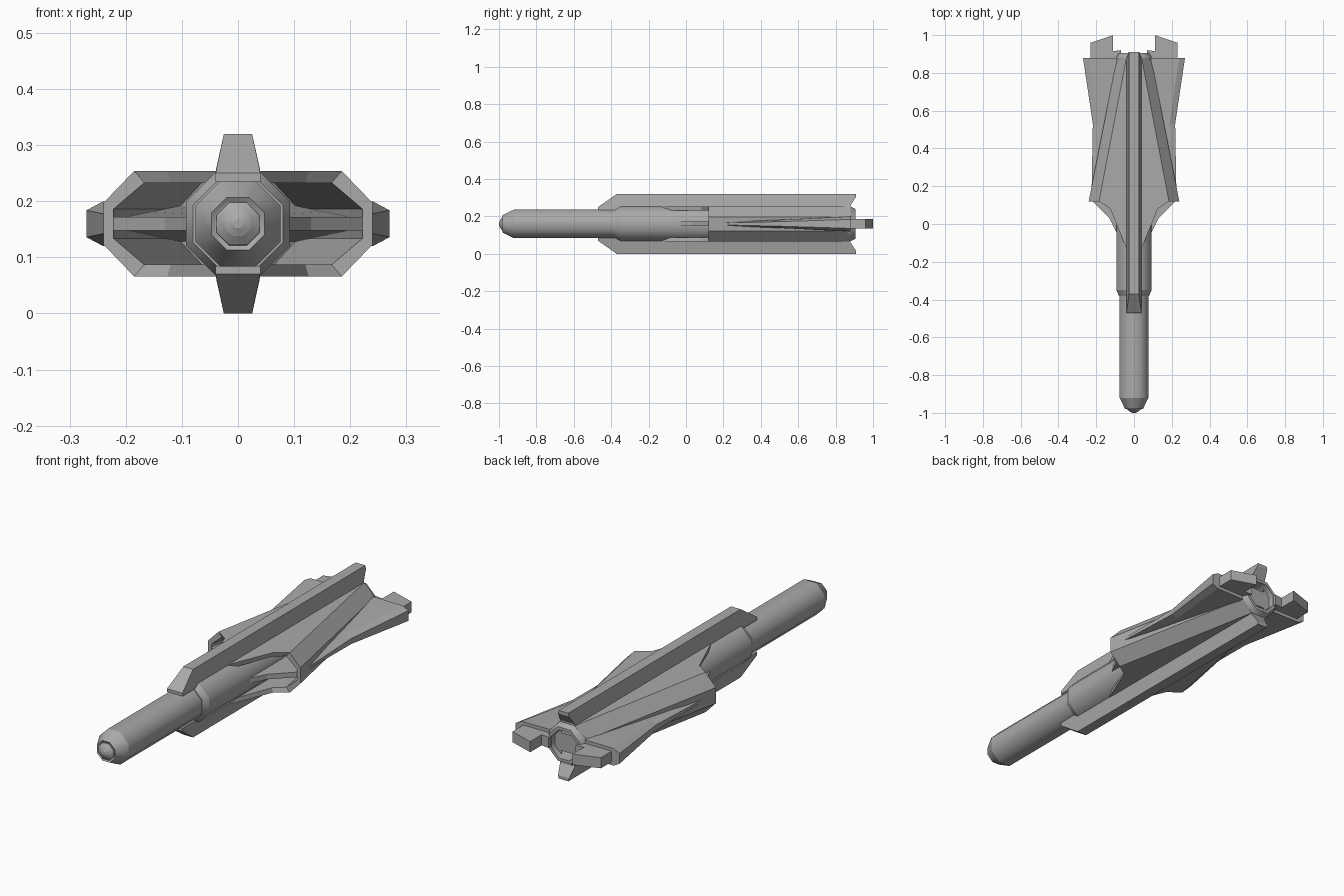
import bpy, bmesh, math
from mathutils import Vector

cube = bpy.data.objects.get("Cube")
if cube:
    bpy.data.objects.remove(cube, do_unlink=True)

MID = 0.16  # height of the long axis

hull_grey = bpy.data.materials.new("hull_grey")
hull_grey.use_nodes = True
GREY = (0.4, 0.4, 0.4, 1)
hull_grey.diffuse_color = GREY
hull_grey.node_tree.nodes["Principled BSDF"].inputs["Base Color"].default_value = GREY


def loft(name, rings, smooth=False, close=True, caps=(True, True)):
    """Skin a list of equal-length point rings; ring edges stay sharp."""
    bm = bmesh.new()
    rows = [[bm.verts.new((x, y, z + MID)) for x, y, z in ring] for ring in rings]
    n = len(rows[0])
    for a, b in zip(rows, rows[1:]):
        for i in range(n if close else n - 1):
            j = (i + 1) % n
            bm.faces.new((a[i], a[j], b[j], b[i])).smooth = smooth
    for row, cap in zip((rows[0], rows[-1]), caps):
        if cap:
            bm.faces.new(row)
    for row in rows:
        for i in range(n):
            e = bm.edges.get((row[i], row[(i + 1) % n]))
            if e:
                e.smooth = False
    bmesh.ops.recalc_face_normals(bm, faces=bm.faces)
    mesh = bpy.data.meshes.new(name)
    bm.to_mesh(mesh)
    bm.free()
    mesh.materials.append(hull_grey)
    obj = bpy.data.objects.new(name, mesh)
    bpy.context.collection.objects.link(obj)
    return obj


def octagon(y, half):
    r = half / math.cos(math.pi / 8)
    return [(r * math.cos((k + 0.5) * math.pi / 4), y,
             r * math.sin((k + 0.5) * math.pi / 4)) for k in range(8)]


def turned(name, profile):
    return loft(name, [octagon(y, h) for y, h in profile], smooth=True)


def slab(name, outline, t):
    """Flat plate from an x-y outline, t thick each way."""
    return loft(name, [[(x, y, s * t) for x, y in outline] for s in (-1, 1)])


# Long eight-sided barrel and its tip
turned("nose_barrel", [(-0.2, 0.076), (-0.92, 0.076), (-0.98, 0.047), (-0.975, 0.04)])
turned("nose_tip", [(-0.96, 0.04), (-0.98, 0.038), (-0.993, 0.022), (-1.0, 0.008)])

# Central core with an open exhaust
turned("core_body", [(-0.38, 0.08), (-0.35, 0.093), (0.88, 0.093), (0.905, 0.08),
                     (0.905, 0.066), (0.78, 0.058)])

# Upper and lower fins, tapering in width away from the core
fin_side = [(-0.47, 0.075), (-0.47, 0.09), (-0.37, 0.16), (0.91, 0.16), (0.91, 0.145),
            (0.88, 0.1), (0.88, 0.075)]
for name, up in (("upper_fin", 1), ("lower_fin", -1)):
    loft(name, [[(s * (0.04 - 0.22 * max(0, z - 0.093)), y, up * z) for y, z in fin_side]
                for s in (-1, 1)])

# Half sections of the intake shell: x, z, front y, rear x
outer_half = [(0.04, 0.094, -0.13, 0.03), (0.126, 0.094, 0.08, 0.035),
              (0.185, 0.094, 0.12, 0.04), (0.24, 0.037, 0.12, 0.09)]
inner_half = [(0.04, 0.073, -0.13, 0.02), (0.12, 0.073, 0.08, 0.025),
              (0.167, 0.073, 0.12, 0.03), (0.222, 0.026, 0.12, 0.07)]
REAR = 0.88


def shell_ring(half, s, t):
    """Section of the shell at fraction t from mouth to rear."""
    top = [Vector((x, y, z)).lerp(Vector((rx, REAR, z)), t) for x, z, y, rx in half]
    pts = top + [Vector((p.x, p.y, -p.z)) for p in reversed(top)]
    return [(s * p.x, p.y, p.z) for p in pts]


def wing_ring(s, y, x, edge, tip, t):
    half = [(0.0, t), (x, edge), (x + 0.03, tip)]
    return [(s * px, y, pz) for px, pz in half + [(a, -b) for a, b in reversed(half)]]


for side, s in (("left", 1), ("right", -1)):
    # Intake housing narrowing toward the exhaust, hollow at the mouth
    loft(side + "_intake_shell",
         [shell_ring(outer_half, s, 1), shell_ring(outer_half, s, 0),
          shell_ring(inner_half, s, 0), shell_ring(inner_half, s, 0.75)], close=False)
    # Horizontal divider across the intake mouth
    slab(side + "_intake_divider",
         [(s * x, y) for x, y in ((0.07, -0.06), (0.09, -0.05), (0.13, 0.03), (0.2, 0.1),
                                  (0.23, 0.13), (0.1, 0.6), (0.05, 0.6))], 0.012)
    # Wing wedge thickening toward the rear
    loft(side + "_wing", [wing_ring(s, 0.14, 0.195, 0.008, 0.004, 0.012),
                          wing_ring(s, 0.53, 0.188, 0.023, 0.013, 0.025),
                          wing_ring(s, REAR, 0.24, 0.04, 0.024, 0.042)])
    # Stepped tail block behind the wing
    slab(side + "_tail_block",
         [(s * x, y) for x, y in ((0.07, 0.8), (0.07, 0.92), (0.11, 0.915), (0.11, 1.0),
                                  (0.23, 0.96), (0.23, 0.8))], 0.025)
